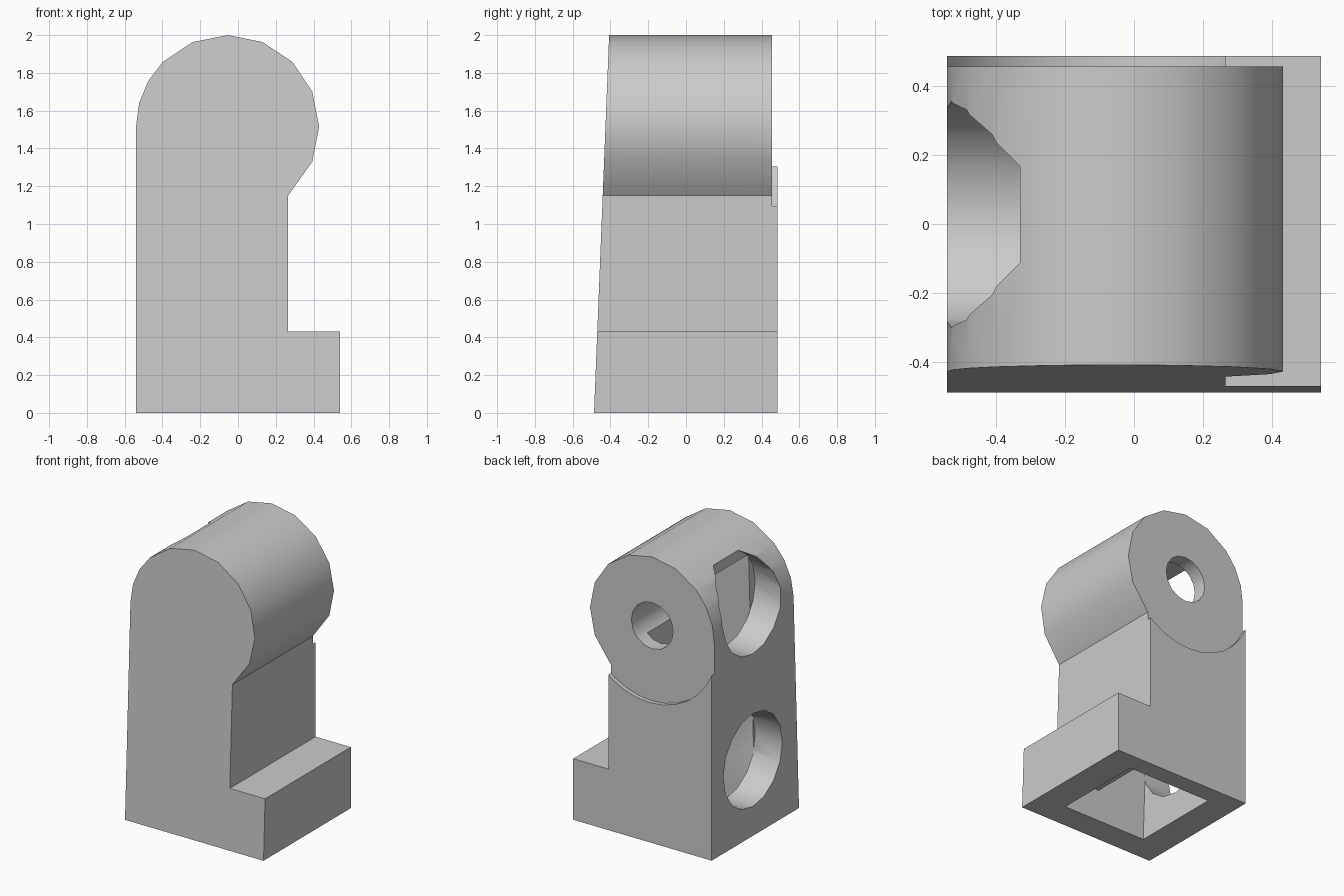
import bpy, bmesh, math
from mathutils import Matrix, Vector

cube = bpy.data.objects.get("Cube")
if cube:
    bpy.data.objects.remove(cube, do_unlink=True)

grey = bpy.data.materials.new("light_grey")
grey.use_nodes = True
grey.diffuse_color = (0.6, 0.6, 0.6, 1)
grey.node_tree.nodes["Principled BSDF"].inputs["Base Color"].default_value = (0.6, 0.6, 0.6, 1)

HUB_X, HUB_Z, HUB_R = -0.055, 1.515, 0.485
SIDE_Y, SIDE_R = 0.027, 0.328
TAPER = 0.04


def add_object(name, bm):
    bmesh.ops.recalc_face_normals(bm, faces=bm.faces)
    mesh = bpy.data.meshes.new(name)
    bm.to_mesh(mesh)
    bm.free()
    mesh.materials.append(grey)
    obj = bpy.data.objects.new(name, mesh)
    bpy.context.collection.objects.link(obj)
    return obj


def tapered_prism(name, profile, front, back):
    """Extrude an x-z profile along y; the front leans back with height."""
    bm = bmesh.new()
    face = bm.faces.new([bm.verts.new((x, front + TAPER * z, z)) for x, z in profile])
    grown = bmesh.ops.extrude_face_region(bm, geom=[face])["geom"]
    for v in grown:
        if isinstance(v, bmesh.types.BMVert):
            v.co.y = back
    return add_object(name, bm)


def rod(name, start, end, radius, sides):
    """Cylinder between two points."""
    a, b = Vector(start), Vector(end)
    turn = (b - a).to_track_quat('Z', 'Y').to_matrix().to_4x4()
    bm = bmesh.new()
    bmesh.ops.create_cone(bm, cap_ends=True, segments=sides, radius1=radius, radius2=radius,
                          depth=(b - a).length, matrix=Matrix.Translation((a + b) / 2) @ turn)
    return add_object(name, bm)


# Body: upright with a round head and a foot
arc = [180, 165, 150, 135, 112.5, 90, 67.5, 45, 22.5, 0, -22.5]
head = [(HUB_X + HUB_R * math.cos(math.radians(a)), HUB_Z + HUB_R * math.sin(math.radians(a)))
        for a in arc]
outline = [(-0.54, 0)] + head + [(0.265, 1.15), (0.265, 0.43), (0.54, 0.43), (0.54, 0)]
body = tapered_prism("bracket_body", outline, -0.487, 0.485)

# Hollow inside, open at the bottom
hollow = [(-0.33, -0.1), (-0.33, 1.83), (0.055, 1.83), (0.055, 0.22), (0.33, 0.22), (0.33, -0.1)]
cutters = [
    tapered_prism("hollow_cutter", hollow, -0.30, 0.355),
    # Shallow step around the round back face, and its axle hole
    rod("back_step_cutter", (HUB_X, 0.455, HUB_Z), (HUB_X, 0.7, HUB_Z), 0.53, 32),
    rod("axle_hole_cutter", (HUB_X, -0.15, HUB_Z), (HUB_X, 0.6, HUB_Z), 0.163, 16),
]
# Two round side openings
for label, z in (("lower", 0.535), ("upper", 1.61)):
    cutters.append(rod(label + "_opening_cutter", (-0.8, SIDE_Y, z), (-0.329, SIDE_Y, z), SIDE_R, 16))

for cutter in cutters:
    cutter.hide_render = True
    mod = body.modifiers.new(cutter.name, 'BOOLEAN')
    mod.operation = 'DIFFERENCE'
    mod.solver = 'EXACT'
    mod.object = cutter

bpy.ops.object.select_all(action='DESELECT')
body.select_set(True)
bpy.context.view_layer.objects.active = body
for mod in list(body.modifiers):
    bpy.ops.object.modifier_apply(modifier=mod.name)
for cutter in cutters:
    bpy.data.objects.remove(cutter, do_unlink=True)

bpy.ops.object.shade_smooth_by_angle(angle=math.radians(30))
